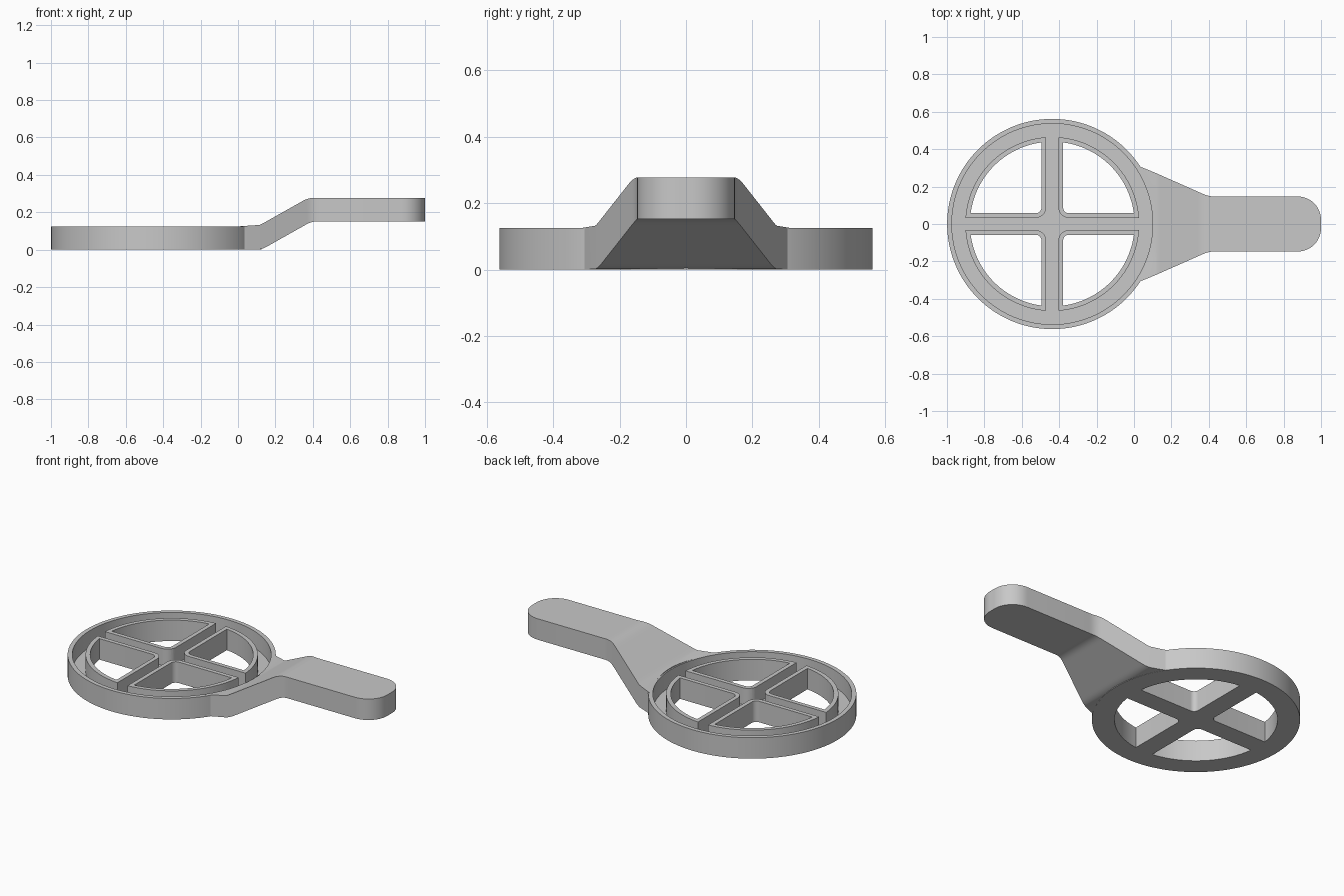
import bpy, bmesh, math
from mathutils import Vector

if "Cube" in bpy.data.objects:
    bpy.data.objects.remove(bpy.data.objects["Cube"], do_unlink=True)

CX = -0.437          # centre of the wheel
R_OUT, WALL, H, FLOOR = 0.562, 0.025, 0.125, 0.025
R_WEB = 0.465        # outside of the inner walls
GAP = 0.033          # half width of the cross channel

grey = bpy.data.materials.new("plain grey")
grey.diffuse_color = (0.58, 0.58, 0.58, 1)
grey.use_nodes = True
grey.node_tree.nodes["Principled BSDF"].inputs["Base Color"].default_value = (0.58, 0.58, 0.58, 1)


def circle(r, n=128):
    return [(CX + r * math.cos(math.tau * i / n), r * math.sin(math.tau * i / n)) for i in range(n)]


def quadrant(r, gap, fillet, turn):
    """Pie-shaped outline with a rounded inner corner, turned by quarter turns."""
    a0 = math.asin(gap / r)
    a1 = math.pi / 2 - a0
    pts = [(r * math.cos(a0 + (a1 - a0) * i / 30), r * math.sin(a0 + (a1 - a0) * i / 30)) for i in range(31)]
    c = gap + fillet
    for i in range(9):
        a = math.pi + math.pi / 2 * i / 8
        pts.append((c + fillet * math.cos(a), c + fillet * math.sin(a)))
    ca, sa = [(1, 0), (0, 1), (-1, 0), (0, -1)][turn]
    return [(CX + x * ca - y * sa, x * sa + y * ca) for x, y in pts]


def plate(name, outlines, z0, z1):
    """Solid plate from a filled outline with holes."""
    cu = bpy.data.curves.new(name, "CURVE")
    cu.dimensions, cu.fill_mode = "2D", "BOTH"
    cu.extrude = (z1 - z0) / 2
    for pts in outlines:
        sp = cu.splines.new("POLY")
        sp.points.add(len(pts) - 1)
        for p, (x, y) in zip(sp.points, pts):
            p.co = (x, y, 0, 1)
        sp.use_cyclic_u = True
    tmp = bpy.data.objects.new(name, cu)
    bpy.context.collection.objects.link(tmp)
    bpy.context.view_layer.update()
    me = bpy.data.meshes.new_from_object(tmp.evaluated_get(bpy.context.evaluated_depsgraph_get()))
    bpy.data.objects.remove(tmp, do_unlink=True)
    bm = bmesh.new()
    bm.from_mesh(me)
    bmesh.ops.translate(bm, vec=Vector((0, 0, (z0 + z1) / 2)), verts=bm.verts)
    return finish(name, bm)


def finish(name, bm):
    bmesh.ops.remove_doubles(bm, verts=bm.verts, dist=0.0001)
    bmesh.ops.recalc_face_normals(bm, faces=bm.faces)
    me = bpy.data.meshes.new(name)
    bm.to_mesh(me)
    bm.free()
    me.materials.append(grey)
    ob = bpy.data.objects.new(name, me)
    bpy.context.collection.objects.link(ob)
    return ob


def knee(x, at, soft=0.03):
    """Ramp max(0, x - at) with a rounded bend."""
    d = x - at
    return 0 if d < -soft else d if d > soft else (d + soft) ** 2 / (4 * soft)


# Wheel with four openings, then the channel between rim and inner walls
wheel = plate("wheel", [circle(R_OUT)] + [quadrant(R_WEB - WALL, GAP + WALL, 0.03, k) for k in range(4)], 0, H)
channel = plate("channel_cutter", [circle(R_OUT - WALL)] + [quadrant(R_WEB, GAP, 0.03 + WALL, k) for k in range(4)], FLOOR, 0.2)
channel.hide_render = True
mod = wheel.modifiers.new("channel", "BOOLEAN")
mod.operation, mod.solver, mod.object = "DIFFERENCE", "EXACT", channel
bpy.ops.object.select_all(action="DESELECT")
bpy.context.view_layer.objects.active = wheel
wheel.select_set(True)
bpy.ops.object.modifier_apply(modifier="channel")
bpy.data.objects.remove(channel, do_unlink=True)

# Handle: tapered neck that ramps up to a flat, round-ended grip
SLOPE = 0.152 / 0.27
END_R, TIP = 0.125, 0.875
stations = [0.115 + 0.01 * i for i in range(34)]
stations += [TIP + END_R * math.sin(math.pi / 2 * i / 12) for i in range(13)]


def half_width(x):
    w = 0.147 + 0.443 * knee(-x, -0.4)
    if x > TIP:
        w += math.sqrt(max(0, END_R ** 2 - (x - TIP) ** 2)) - END_R
    return w


def rise(x, start):
    return SLOPE * (knee(x, start) - knee(x, start + 0.27))


bm = bmesh.new()
COLS = 24
rows = []
for i in range(-1, len(stations)):
    low, high = [], []
    for j in range(COLS + 1):
        t = 2 * j / COLS - 1
        if i < 0:    # first row follows the wheel, inside its rim
            y = 0.318 * t
            x = CX + math.sqrt(0.545 ** 2 - y * y)
        else:
            x = stations[i]
            y = half_width(x) * t
        low.append(bm.verts.new((x, y, rise(x, 0.125))))
        high.append(bm.verts.new((x, y, H + rise(x, 0.105))))
    rows.append(low + high[::-1])
for a, b in zip(rows, rows[1:]):
    for k in range(len(a)):
        n = (k + 1) % len(a)
        bm.faces.new((a[k], a[n], b[n], b[k]))
for ring in (rows[0], rows[-1]):
    for k in range(COLS):
        m = len(ring) - 1 - k
        bm.faces.new((ring[k], ring[k + 1], ring[m - 1], ring[m]))
handle = finish("handle", bm)

# Smooth curved sides, sharp edges
handle.select_set(True)
bpy.ops.object.shade_smooth_by_angle(angle=math.radians(30))
